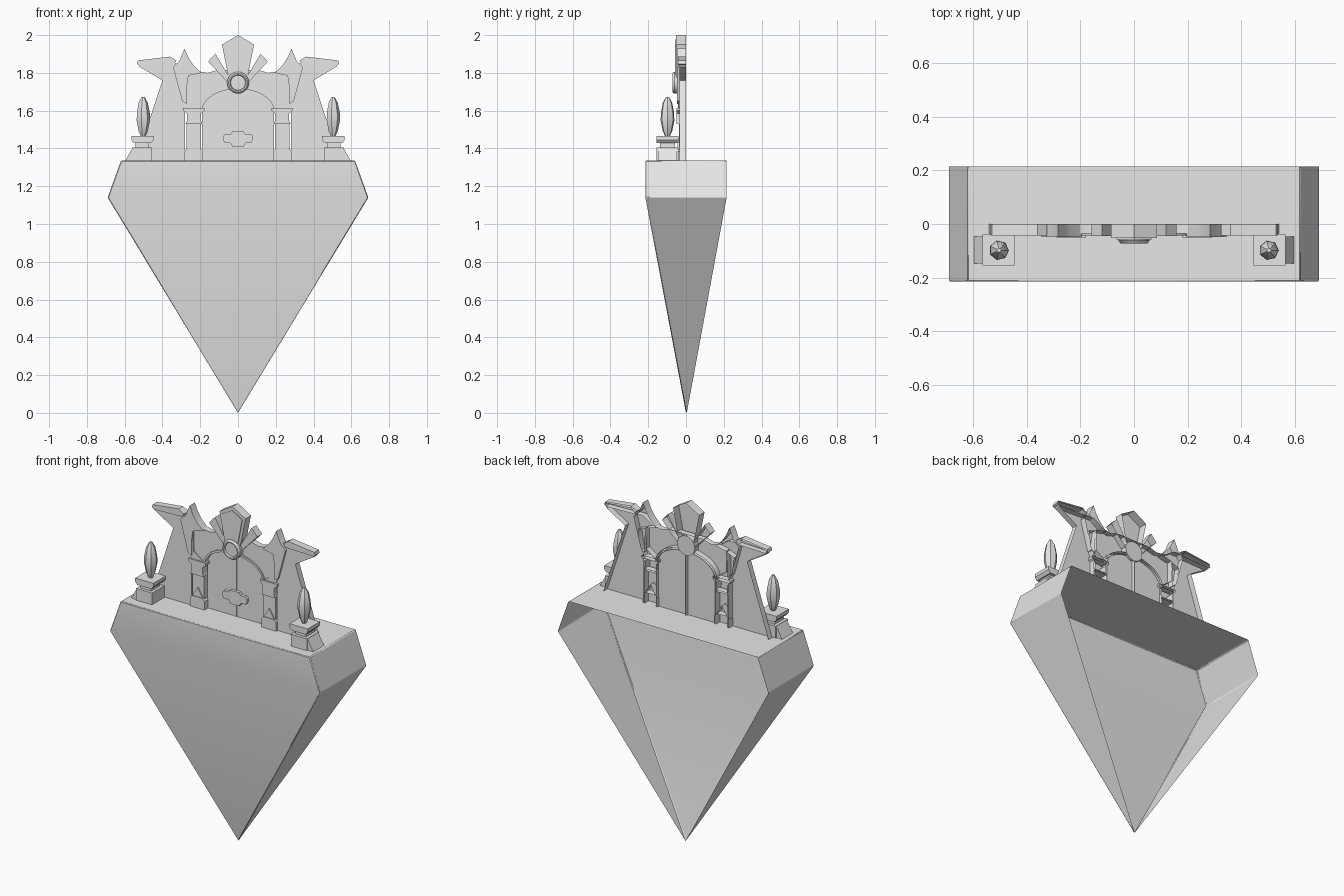
import bpy, bmesh, math

cube = bpy.data.objects.get("Cube")
if cube:
    bpy.data.objects.remove(cube, do_unlink=True)

stone = bpy.data.materials.new("pale_grey_stone")
stone.use_nodes = True
GREY = (0.8, 0.8, 0.8, 1.0)
stone.diffuse_color = GREY
stone.node_tree.nodes["Principled BSDF"].inputs["Base Color"].default_value = GREY

GROUND = 1.335      # level of the base top
SPRING = 1.60       # where the arch starts to curve
HALF_DOOR = 0.19


def finish(name, bm, angle=30):
    mesh = bpy.data.meshes.new(name)
    bm.to_mesh(mesh)
    bm.free()
    mesh.materials.append(stone)
    mesh.shade_smooth()
    mesh.set_sharp_from_angle(angle=math.radians(angle))
    obj = bpy.data.objects.new(name, mesh)
    bpy.context.collection.objects.link(obj)
    return obj


def relief(name, points, front, back=0.0, closed=False):
    """Extrude an x/z outline from front to back; open behind unless closed."""
    area = sum(a[0] * b[1] - b[0] * a[1] for a, b in zip(points, points[1:] + points[:1]))
    if area < 0:
        points = points[::-1]
    bm = bmesh.new()
    f = [bm.verts.new((x, front, z)) for x, z in points]
    b = [bm.verts.new((x, back, z)) for x, z in points]
    bm.faces.new(f)
    for i in range(len(f)):
        j = (i + 1) % len(f)
        bm.faces.new((f[i], b[i], b[j], f[j]))
    if closed:
        bm.faces.new(b[::-1])
    return finish(name, bm)


def pair(name, points, front, back=0.0, closed=False):
    for side, s in (("left", 1), ("right", -1)):
        relief(f"{side}_{name}", [(s * x, z) for x, z in points], front, back, closed)


def symmetric(points):
    """Complete a right-hand outline with its mirror image."""
    return points + [(-x, z) for x, z in reversed(points) if x > 0]


def rect(x0, x1, z0, z1):
    return [(x0, z0), (x1, z0), (x1, z1), (x0, z1)]


def lathe(name, profile, sides, centre, facing_front=False, angle=30):
    """Stack rings of (radius, height) along z, or along -y."""
    bm = bmesh.new()
    rings = []
    for r, h in profile:
        ring = []
        for k in range(sides):
            t = math.tau * k / sides
            u, v = r * math.cos(t), r * math.sin(t)
            off = (u, -h, v) if facing_front else (u, v, h)
            ring.append(bm.verts.new([c + o for c, o in zip(centre, off)]))
        rings.append(ring)
    for a, b in zip(rings, rings[1:]):
        for k in range(sides):
            n = (k + 1) % sides
            bm.faces.new((a[k], a[n], b[n], b[k]))
    bm.faces.new(rings[0][::-1])
    bm.faces.new(rings[-1])
    return finish(name, bm, angle)


def arch(grow=0.0, steps=10):
    """Quarter arch from the crown down to the springing."""
    return [((HALF_DOOR + grow) * math.sin(math.pi / 2 * k / steps),
             SPRING + (0.115 + grow) * math.cos(math.pi / 2 * k / steps))
            for k in range(steps + 1)]


# Wedge base, open at the back
bm = bmesh.new()
outline = [(-0.69, 1.14), (0.69, 1.14), (0.62, GROUND), (-0.62, GROUND)]
f = [bm.verts.new((x, -0.215, z)) for x, z in outline]
b = [bm.verts.new((x, 0.215, z)) for x, z in outline]
tip = bm.verts.new((0, 0, 0))
bm.faces.new(f)
bm.faces.new((f[1], f[0], tip))
for i in (1, 2, 3):
    j = (i + 1) % 4
    bm.faces.new((f[i], b[i], b[j], f[j]))
bm.faces.new((f[0], b[0], tip))
bm.faces.new((b[1], f[1], tip))
base = finish("wedge_base", bm)
bevel = base.modifiers.new("edge_softening", "BEVEL")
bevel.width = 0.004
bevel.segments = 1
bevel.limit_method = "ANGLE"
bevel.angle_limit = math.radians(40)

# Gate wall with outswept wings
pair("gate_wall",
     [(0.28, GROUND), (0.54, GROUND), (0.40, 1.76), (0.52, 1.832), (0.53, 1.86),
      (0.36, 1.875), (0.33, 1.85), (0.28, 1.85), (0.22, 1.81), (0.16, 1.80),
      (0.11, 1.815), (0, 1.815)] + arch() + [(0.28, SPRING)], -0.035)
pair("wing_cap", [(0.34, 1.845), (0.52, 1.84), (0.535, 1.848), (0.53, 1.866),
                  (0.36, 1.886), (0.325, 1.865)], -0.042)

# Doors, arch moulding and lock
pair("door", [(0.002, GROUND), (HALF_DOOR, GROUND)] + arch()[::-1][:-1] + [(0.002, 1.715)], -0.014)
pair("arch_moulding", arch(0.012) + arch()[::-1], -0.042)
relief("door_seam", rect(-0.004, 0.004, GROUND, 1.712), -0.018)
relief("door_lock", symmetric([(0.03, 1.41), (0.04, 1.43), (0.07, 1.43), (0.08, 1.445),
                               (0.08, 1.465), (0.07, 1.475), (0.04, 1.475), (0.03, 1.49)]),
       -0.032, -0.014)

# Pillars with peaked plinths and flared capitals
pair("pillar_shaft", rect(0.195, 0.272, GROUND, 1.54), -0.038)
pair("pillar_plinth", [(0.186, GROUND), (0.282, GROUND), (0.282, 1.385), (0.268, 1.40),
                       (0.20, 1.40), (0.186, 1.385)], -0.048)
pair("plinth_peak", [(0.20, 1.40), (0.268, 1.40), (0.234, 1.455)], -0.044)
pair("pillar_capital", [(0.19, 1.53), (0.277, 1.53), (0.27, 1.55), (0.27, 1.585),
                        (0.29, 1.60), (0.29, 1.615), (0.178, 1.615), (0.178, 1.60),
                        (0.197, 1.585), (0.197, 1.55)], -0.05)

# Hooked blades above the pillars
pair("blade", [(0.283, 1.928), (0.262, 1.88), (0.235, 1.84), (0.195, 1.80), (0.215, 1.795),
               (0.262, 1.785), (0.272, 1.72), (0.272, 1.635), (0.295, 1.65), (0.32, 1.74),
               (0.344, 1.83), (0.31, 1.865)], -0.048)
pair("blade_stem", [(0.20, 1.615), (0.275, 1.615), (0.30, 1.665), (0.315, 1.76),
                    (0.265, 1.78), (0.262, 1.66)], -0.04)

# Crown of rays over the arch
relief("crown_stone", symmetric([(0.045, 1.75), (0.085, 1.95), (0, 2.0)]), -0.052)
relief("crown_panel", symmetric([(0.035, 1.77), (0.066, 1.94), (0, 1.978)]), -0.057, -0.052)
pair("crown_ray", [(0.035, 1.76), (0.06, 1.755), (0.158, 1.86), (0.12, 1.902)], -0.045)
lathe("round_boss", [(0.058, 0.0), (0.058, 0.062), (0.05, 0.072), (0.043, 0.072),
                     (0.039, 0.062)], 24, (0, 0, 1.748), facing_front=True)

# Lantern pedestals and their flames
pair("pedestal", rect(0.455, 0.56, GROUND, 1.405), -0.155, -0.04, True)
pair("pedestal_buttress", [(0.56, GROUND), (0.597, GROUND), (0.56, 1.40)], -0.148, -0.047, True)
pair("pedestal_neck", rect(0.472, 0.542, 1.405, 1.43), -0.138, -0.057, True)
pair("pedestal_slab", [(0.46, 1.428), (0.552, 1.428), (0.565, 1.445), (0.565, 1.465),
                       (0.446, 1.465), (0.446, 1.445)], -0.155, -0.04, True)
for side, s in (("left", 1), ("right", -1)):
    lathe(f"{side}_flame", [(0.012, 0), (0.026, 0.03), (0.037, 0.085), (0.036, 0.125),
                            (0.025, 0.18), (0.008, 0.21)], 7, (s * 0.503, -0.098, 1.463))
